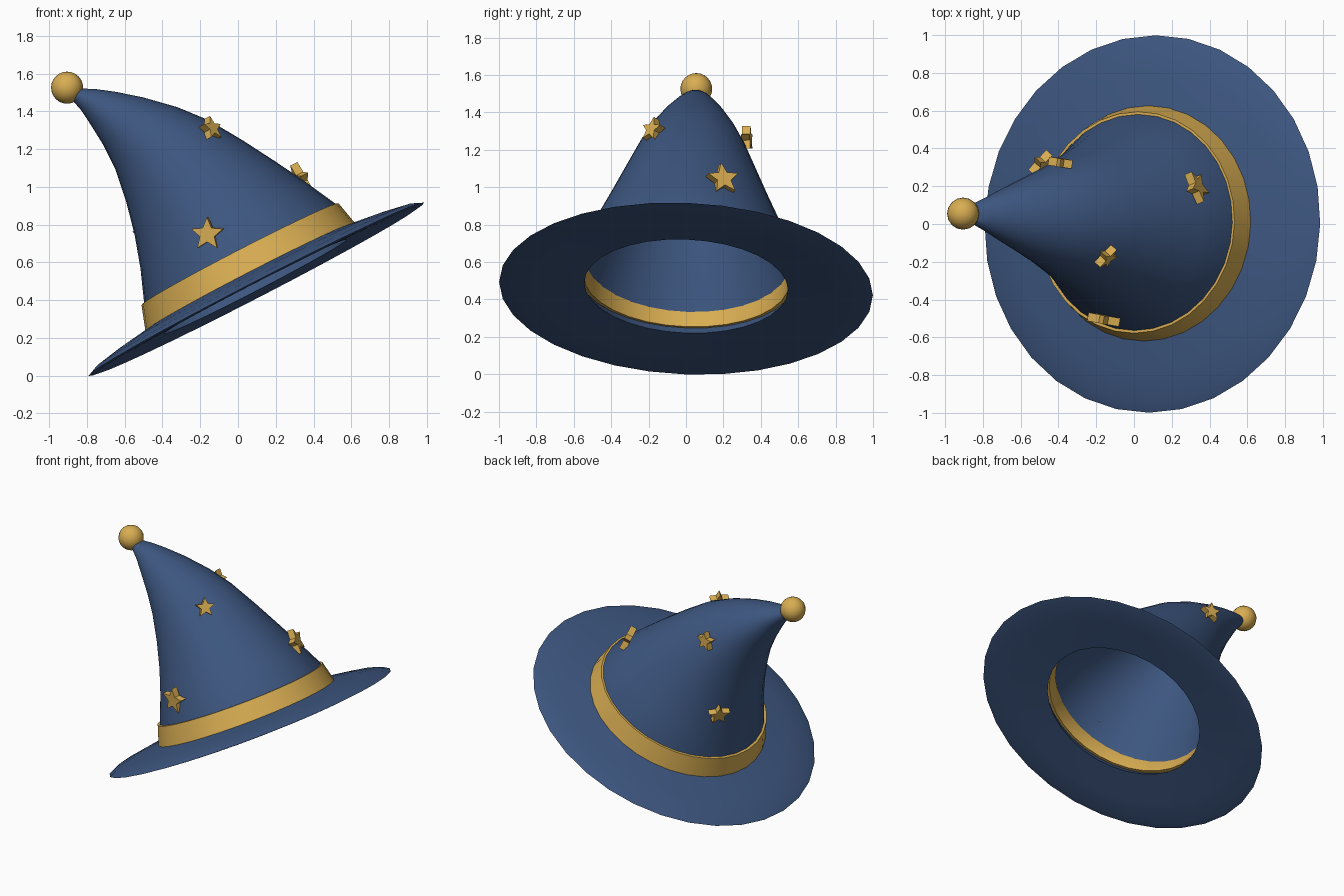
import bpy, bmesh, math
from mathutils import Matrix, Vector

if "Cube" in bpy.data.objects:
    bpy.data.objects.remove(bpy.data.objects["Cube"])

SEG = 32
# Tilted frame of the hat: u across the brim, v towards the back, w up the crown
W = Vector((-0.459, 0.04, 0.889)).normalized()
U = Vector((0.889, 0.0, 0.459))
U = (U - W * U.dot(W)).normalized()
V = W.cross(U)
FRAME = Matrix.Translation((0.0975, 0.0, 0.4575)) @ Matrix((U, V, W)).transposed().to_4x4()


def material(name, color):
    m = bpy.data.materials.new(name)
    m.diffuse_color = (*color, 1)
    m.use_nodes = True
    m.node_tree.nodes["Principled BSDF"].inputs["Base Color"].default_value = m.diffuse_color
    return m


BLUE = material("hat blue", (0.046, 0.093, 0.214))
GOLD = material("gold trim", (0.69, 0.42, 0.085))


def finish(bm, name, mat, matrix, smooth=True):
    bmesh.ops.recalc_face_normals(bm, faces=bm.faces)
    mesh = bpy.data.meshes.new(name)
    bm.to_mesh(mesh)
    bm.free()
    mesh.materials.append(mat)
    ob = bpy.data.objects.new(name, mesh)
    bpy.context.collection.objects.link(ob)
    ob.matrix_world = matrix
    if smooth:
        bpy.ops.object.select_all(action='DESELECT')
        ob.select_set(True)
        bpy.context.view_layer.objects.active = ob
        bpy.ops.object.shade_smooth_by_angle(angle=math.radians(35))
    return ob


def ring_skin(name, rings, mat, closed=False):
    """Skin circles given as (centre u, height w, radius)."""
    bm = bmesh.new()
    loops = []
    for c, h, r in rings:
        loops.append([bm.verts.new((c + r * math.cos(a), r * math.sin(a), h))
                      for a in (2 * math.pi * i / SEG for i in range(SEG))])
    pairs = list(zip(loops, loops[1:]))
    if closed:
        pairs.append((loops[-1], loops[0]))
    else:
        bm.faces.new(loops[0])
        bm.faces.new(loops[-1])
    for a, b in pairs:
        for i in range(SEG):
            j = (i + 1) % SEG
            bm.faces.new((a[i], a[j], b[j], b[i]))
    return finish(bm, name, mat, FRAME)


# Hat body: inner lining, underside of the brim, rim, top of the brim, bent crown
crown = [(0.01, 0.20, 0.575), (0.0, 0.38, 0.495), (-0.02, 0.555, 0.420),
         (-0.05, 0.73, 0.350), (-0.092, 0.91, 0.280), (-0.15, 1.05, 0.220),
         (-0.223, 1.178, 0.157), (-0.285, 1.27, 0.105), (-0.335, 1.33, 0.070),
         (-0.37, 1.365, 0.045)]
lining = [(c, h, r - 0.02) for c, h, r in crown[1:-1]]
body = lining[::-1] + [(0.01, 0.20, 0.535), (0, 0.06, 0.575), (0, 0.014, 0.545),
                       (0, 0.0, 0.80), (0, -0.006, 0.96), (0, 0.0, 1.0),
                       (0, 0.022, 0.95), (0, 0.05, 0.80), (0, 0.076, 0.61)] + crown
ring_skin("hat_body", body, BLUE)

# Band around the base of the crown, showing through the lining
ring_skin("hat_band", [(0, 0.07, 0.625), (0.008, 0.205, 0.587),
                       (0.008, 0.205, 0.565), (0, 0.155, 0.545), (0, 0.055, 0.55)],
          GOLD, closed=True)

# Ball on the tip
bm = bmesh.new()
bmesh.ops.create_uvsphere(bm, u_segments=16, v_segments=12, radius=0.085)
finish(bm, "tip_ball", GOLD, Matrix.Translation((-0.905, 0.055, 1.525)))


def axis_u(h):
    """Sideways offset of the crown's centre line at height h."""
    for (c0, h0, _), (c1, h1, _) in zip(crown, crown[1:]):
        if h <= h1:
            return c0 + (c1 - c0) * (h - h0) / (h1 - h0)
    return crown[-1][0]


def star(name, pos, radius, depth=0.045):
    """Five-pointed plate facing away from the crown's centre line."""
    p = FRAME.inverted() @ Vector(pos)
    n = FRAME.to_3x3() @ Vector((p.x - axis_u(p.z), p.y, 0)).normalized()
    up = Vector((0, 0, 1))
    up = (up - n * up.dot(n)).normalized()
    side = up.cross(n)
    bm = bmesh.new()
    pts = []
    for i in range(10):
        r = radius if i % 2 == 0 else radius * 0.45
        a = math.pi / 5 * i
        pts.append(bm.verts.new((r * math.sin(a), r * math.cos(a), -depth / 2)))
    face = bm.faces.new(pts)
    ext = bmesh.ops.extrude_face_region(bm, geom=[face])["geom"]
    bmesh.ops.translate(bm, verts=[v for v in ext if isinstance(v, bmesh.types.BMVert)],
                        vec=(0, 0, depth))
    m = Matrix((side, up, n)).transposed().to_4x4()
    finish(bm, name, GOLD, Matrix.Translation(pos) @ m, smooth=False)


# Stars scattered over the crown
for i, (pos, r) in enumerate([((-0.16, -0.505, 0.75), 0.09),
                              ((0.33, 0.195, 1.04), 0.09),
                              ((-0.145, -0.175, 1.305), 0.067),
                              ((-0.39, 0.325, 1.26), 0.067),
                              ((-0.49, 0.32, 0.75), 0.075)]):
    star("star_%d" % (i + 1), pos, r)
